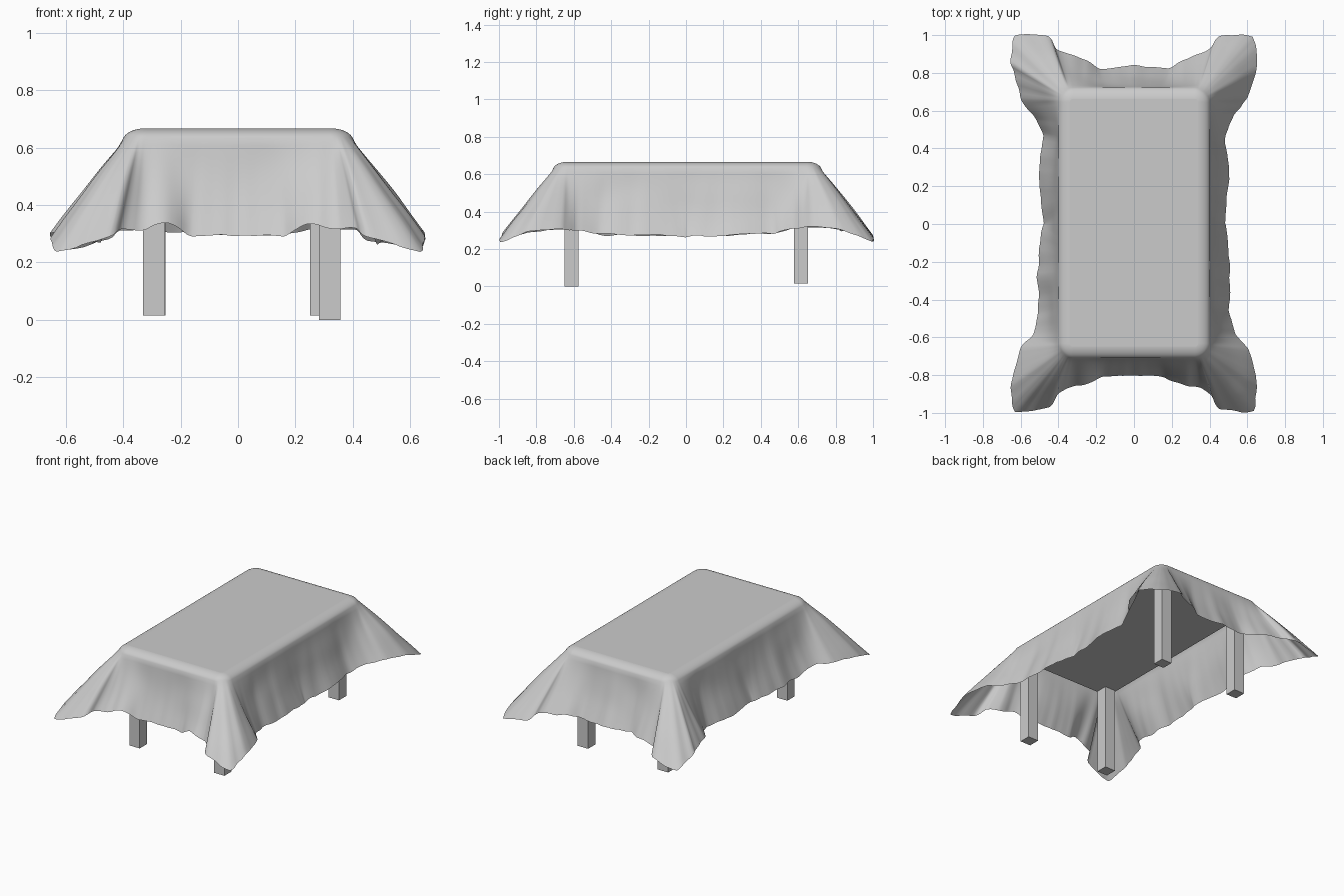
import bpy, bmesh, math
from mathutils import Vector, noise

if "Cube" in bpy.data.objects:
    bpy.data.objects.remove(bpy.data.objects["Cube"], do_unlink=True)

grey = bpy.data.materials.new("soft grey")
grey.use_nodes = True
tone = (0.6, 0.6, 0.6, 1)
grey.diffuse_color = tone
grey.node_tree.nodes["Principled BSDF"].inputs["Base Color"].default_value = tone


def finish(bm, name):
    mesh = bpy.data.meshes.new(name)
    bm.to_mesh(mesh)
    bm.free()
    mesh.materials.append(grey)
    obj = bpy.data.objects.new(name, mesh)
    bpy.context.collection.objects.link(obj)
    return obj


def box(name, low, high):
    low, high = Vector(low), Vector(high)
    bm = bmesh.new()
    bmesh.ops.create_cube(bm, size=1)
    for v in bm.verts:
        v.co = (low + high) / 2 + v.co * (high - low)
    return finish(bm, name)


# Table: slab and four square legs
UNDER = 0.58
box("table_top", (-0.34, -0.655, UNDER), (0.36, 0.655, 0.64))
leg = 0.075
box("front_left_leg", (0.282, -0.65, 0), (0.282 + leg, -0.65 + leg, UNDER))
box("front_right_leg", (-0.33, -0.65, 0.015), (-0.33 + leg, -0.65 + leg, UNDER))
box("back_left_leg", (0.25, 0.578, 0.015), (0.25 + leg, 0.578 + leg, UNDER))
box("back_right_leg", (-0.328, 0.578, 0.015), (-0.328 + leg, 0.578 + leg, UNDER))

# Cloth hem: a front and a back quarter, each from mid side to mid end
front = [Vector(p) for p in (
    (0.49, -0.02, 0.27), (0.51, -0.26, 0.275), (0.505, -0.46, 0.28), (0.535, -0.58, 0.3),
    (0.605, -0.66, 0.305), (0.65, -0.85, 0.29), (0.63, -0.99, 0.237), (0.45, -0.975, 0.29),
    (0.41, -0.91, 0.315), (0.35, -0.87, 0.315), (0.24, -0.845, 0.335), (0.16, -0.81, 0.295),
    (0, -0.8, 0.295))]
back = [Vector(p) for p in (
    (0.48, 0.02, 0.27), (0.505, 0.26, 0.275), (0.485, 0.47, 0.285), (0.53, 0.58, 0.31),
    (0.6, 0.67, 0.315), (0.65, 0.85, 0.3), (0.63, 0.995, 0.24), (0.455, 0.995, 0.28),
    (0.41, 0.93, 0.31), (0.35, 0.9, 0.315), (0.25, 0.87, 0.31), (0.18, 0.82, 0.3),
    (0, 0.84, 0.295))]


def flip(points):
    return [Vector((-p.x, p.y, p.z)) for p in points]


hem = back[:-1] + flip(back)[::-1] + flip(front)[:-1] + front[::-1]


def spline(a, b, c, d, t):
    """Curve from b to c, pulled halfway towards a straight line."""
    m, n = (c - a) * 0.25 + (c - b) * 0.5, (d - b) * 0.25 + (c - b) * 0.5
    return (b * (2 * t**3 - 3 * t**2 + 1) + m * (t**3 - 2 * t**2 + t)
            + c * (3 * t**2 - 2 * t**3) + n * (t**3 - t**2))


STEPS, RIM, FALL, BLUR = 8, 6, 12, 9
TOP, REACH, DROP = 0.667, 0.08, 0.045
CORE_X, CORE_FRONT, CORE_BACK = 0.322, -0.632, 0.645
outline = []
for i in range(len(hem)):
    a, b, c, d = (hem[(i + k) % len(hem)] for k in (-1, 0, 1, 2))
    for s in range(STEPS):
        p = spline(a, b, c, d, s / STEPS)
        outline.append(p + noise.noise_vector(p * 14) * 0.01)

# Each strand runs over the rounded table edge, then falls to the hem
up = Vector((0, 0, 1))
bm = bmesh.new()
strands = []
for i, p in enumerate(outline):
    # Averaging the hem nearby spreads the corner folds along the table edge
    near = [outline[(i + k) % len(outline)] for k in range(-BLUR, BLUR + 1)]
    aim = sum(near, Vector()) / len(near)
    core = Vector((max(-CORE_X, min(CORE_X, aim.x)),
                   max(CORE_FRONT, min(CORE_BACK, aim.y)), TOP))
    way = Vector((aim.x - core.x, aim.y - core.y, 0)).normalized()
    strand = []
    for k in range(1, RIM + 1):
        angle = math.radians(75) * k / RIM
        strand.append(core + way * REACH * math.sin(angle) - up * DROP * (1 - math.cos(angle)))
    edge = strand[-1]
    # Straight sides hang steeply before flaring, corner flaps run straight out
    flap = min(1, max(0, (p - edge).xy.length - 0.12) * 6)
    for k in range(1, FALL + 1):
        t = k / FALL
        q = edge.lerp(p, t)
        ripple = noise.noise(q * 5) * 0.008
        swell = way * (ripple - 0.015 * (1 - flap)) + up * 0.008 * flap
        strand.append(q + math.sin(math.pi * t) * swell)
    strands.append([bm.verts.new(co) for co in strand])

for one, two in zip(strands, strands[1:] + strands[:1]):
    for k in range(len(one) - 1):
        bm.faces.new((one[k], one[k + 1], two[k + 1], two[k]))

# Flat middle, inset so that the shading stays even
middle = bm.faces.new([s[0] for s in strands])
bmesh.ops.inset_region(bm, faces=[middle], thickness=0.004)
for f in bm.faces:
    f.smooth = f is not middle
bm.normal_update()
finish(bm, "tablecloth")
